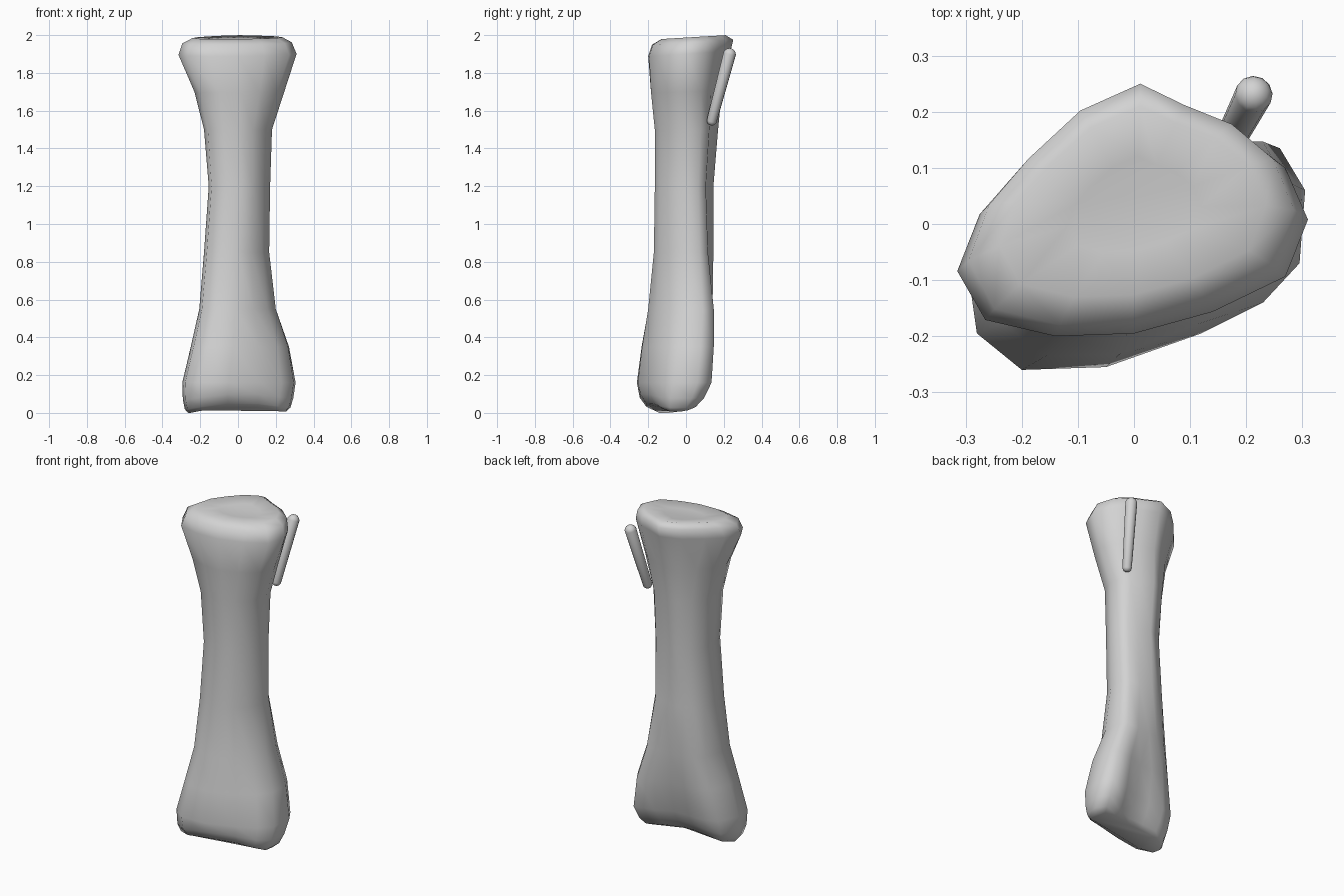
import bpy
import bmesh
from mathutils import Vector

default_cube = bpy.data.objects.get("Cube")
if default_cube:
    bpy.data.objects.remove(default_cube, do_unlink=True)

# One plain grey for every part
grey = bpy.data.materials.new("bone_grey")
grey.use_nodes = True
colour = (0.65, 0.65, 0.65, 1.0)
grey.diffuse_color = colour
grey.node_tree.nodes["Principled BSDF"].inputs["Base Color"].default_value = colour

# Key cross-sections in hundredths, from the back ridge round by the -x side
HEAD = [(1.5, 25), (-10, 20), (-20, 11), (-27.5, 2.5), (-31.5, -8), (-26.5, -17),
        (-14, -20), (0, -19.5), (14, -15.5), (27, -9), (31, 1.5), (27, 11),
        (19, 17.5), (10, 21)]
SHAFT = [(0, 14.5), (-5, 12.5), (-9.5, 10), (-14, 4.5), (-15.5, -4), (-14, -13),
         (-6, -16), (2, -16.5), (8, -14), (13.5, -8), (17, 0), (16, 6.5),
         (13, 10.5), (6.5, 11)]
FOOT = [(4, 6), (-6, 6), (-16, 6), (-24, 3), (-29.5, -9), (-28, -19.5),
        (-20, -26), (-5, -25.5), (12, -19.5), (23, -14), (29.5, -7), (30.5, 6),
        (26, 13.5), (14, 10.5)]
SECTIONS = [HEAD, SHAFT, FOOT]

# Rings: height, section blend, then x and y extents
RINGS = [
    (1.975, 0, -.12, .12, -.05, .12),
    (1.987, 0, -.24, .235, -.13, .21),
    (1.96, 0, -.295, .285, -.18, .25),
    (1.90, 0, -.315, .31, -.20, .235),
    (1.70, .5, -.23, .245, -.185, .19),
    (1.50, .8, -.18, .18, -.165, .17),
    (1.20, 1, -.155, .17, -.165, .145),
    (.85, 1.1, -.18, .165, -.17, .145),
    (.55, 1.4, -.205, .20, -.20, .147),
    (.35, 1.75, -.25, .27, -.235, .147),
    (.16, 2, -.295, .305, -.26, .135),
    (.07, 2, -.292, .293, -.245, .095),
    (.02, 2, -.282, .278, -.21, .05),
    (0, 2, -.265, .255, -.17, .01),
]


def fit(values, low, high):
    """Stretch values so that they span low to high."""
    a, b = min(values), max(values)
    return [low + (v - a) / (b - a) * (high - low) for v in values]


def blended_section(blend):
    """Mix the two key sections on either side of the blend value."""
    first = min(int(blend), len(SECTIONS) - 2)
    t = blend - first
    return [Vector(p).lerp(Vector(q), t)
            for p, q in zip(SECTIONS[first], SECTIONS[first + 1])]


def ring_points(z, blend, x_low, x_high, y_low, y_high):
    section = blended_section(blend)
    xs = fit([p.x for p in section], x_low, x_high)
    ys = fit([p.y for p in section], y_low, y_high)
    points = []
    for x, y in zip(xs, ys):
        # The head tilts up to the back; the foot arches between its condyles
        height = z + .06 * y * max(0, 1 - blend)
        if z < .1:
            height += .03 * max(0, 1 - (x / .25) ** 2) + .03 * max(0, x)
        points.append(Vector((x, y, height)))
    return points


def loft(name, rings):
    """Skin a list of equal rings, close both ends and shade smooth."""
    bm = bmesh.new()
    loops = [[bm.verts.new(p) for p in ring] for ring in rings]
    count = len(loops[0])
    for upper, lower in zip(loops, loops[1:]):
        for i in range(count):
            j = (i + 1) % count
            bm.faces.new((upper[i], lower[i], lower[j], upper[j]))
    for end in (loops[0], loops[-1]):
        bm.faces.new(end)
    bmesh.ops.recalc_face_normals(bm, faces=bm.faces)
    for face in bm.faces:
        face.smooth = True
    mesh = bpy.data.meshes.new(name)
    bm.to_mesh(mesh)
    bm.free()
    mesh.materials.append(grey)
    obj = bpy.data.objects.new(name, mesh)
    bpy.context.collection.objects.link(obj)


# Main bone: flared head, waisted shaft and oblique foot
loft("main_bone", [ring_points(*ring) for ring in RINGS])

# Splint: slim round-ended rod leaning out behind the head
top, bottom = Vector((.213, .230, 1.897)), Vector((.165, .137, 1.548))
bpy.ops.mesh.primitive_uv_sphere_add(segments=12, ring_count=9, radius=1)
splint = bpy.context.object
splint.name = "splint_bone"
turn = (top - bottom).to_track_quat("Z", "Y")
for vertex in splint.data.vertices:
    # Each half of the sphere becomes one end of the rod
    end, radius = (top, .034) if vertex.co.z > 0 else (bottom, .027)
    vertex.co = end + turn @ (vertex.co * radius)
splint.data.materials.append(grey)
bpy.ops.object.shade_smooth()
